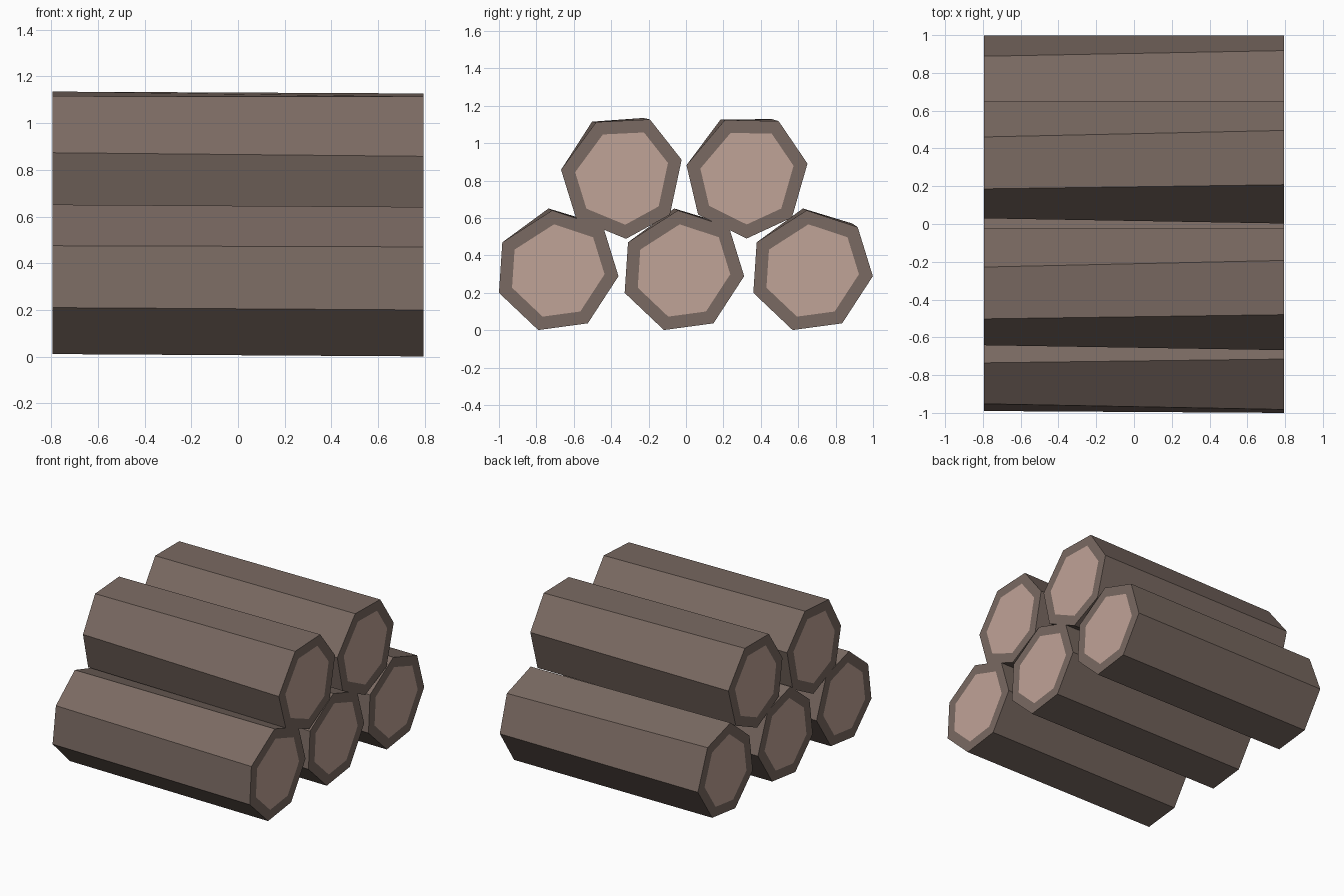
import bpy
import bmesh
from math import radians
from mathutils import Matrix, Vector

default_cube = bpy.data.objects.get("Cube")
if default_cube:
    bpy.data.objects.remove(default_cube, do_unlink=True)


def make_material(name, colour):
    material = bpy.data.materials.new(name)
    material.use_nodes = True
    material.diffuse_color = colour
    material.node_tree.nodes["Principled BSDF"].inputs["Base Color"].default_value = colour
    return material


bark = make_material("brown bark", (0.195, 0.144, 0.122, 1))
cut_wood = make_material("pale cut wood", (0.53, 0.366, 0.309, 1))

# Uneven seven-sided section (y, z) at the left end, and its drift along the log
SECTION = [(-0.308, -0.116), (-0.29, 0.154), (-0.023, 0.325), (0.25, 0.235),
           (0.331, -0.027), (0.167, -0.279), (-0.098, -0.315)]
DRIFT = [(0.01, 0.01), (0.03, 0.005), (-0.02, 0.01), (-0.03, 0.02),
         (0, 0), (0, 0.005), (0, 0.01)]
HALF_LENGTH = 0.795
RIM_WIDTH = 0.068


def build_log_mesh():
    bm = bmesh.new()
    left_ring = [bm.verts.new((HALF_LENGTH, y, z)) for y, z in SECTION]
    right_ring = [bm.verts.new((-HALF_LENGTH, y + dy, z + dz))
                  for (y, z), (dy, dz) in zip(SECTION, DRIFT)]
    count = len(SECTION)

    # Flat bark sides
    for i in range(count):
        j = (i + 1) % count
        bm.faces.new((left_ring[i], left_ring[j], right_ring[j], right_ring[i]))

    # Sawn ends with a bark rim around the pale wood
    ends = [bm.faces.new(left_ring), bm.faces.new(right_ring)]
    bmesh.ops.recalc_face_normals(bm, faces=bm.faces)
    bmesh.ops.inset_individual(bm, faces=ends, thickness=RIM_WIDTH, use_even_offset=True)
    for face in ends:
        face.material_index = 1

    mesh = bpy.data.meshes.new("log")
    bm.to_mesh(mesh)
    bm.free()
    mesh.materials.append(bark)
    mesh.materials.append(cut_wood)
    return mesh


# Stack: three logs below, two turned logs resting on top
log_mesh = build_log_mesh()
STACK = [
    ("bottom_front_log", -0.692, 0.316, 0),
    ("bottom_middle_log", -0.02, 0.316, 0),
    ("bottom_back_log", 0.668, 0.316, 0),
    ("top_front_log", -0.342, 0.818, 21),
    ("top_back_log", 0.325, 0.82, 17),
]
for name, y, z, turn in STACK:
    log = bpy.data.objects.new(name, log_mesh)
    log.matrix_world = (Matrix.Translation(Vector((0, y, z)))
                        @ Matrix.Rotation(radians(turn), 4, "X"))
    bpy.context.collection.objects.link(log)
